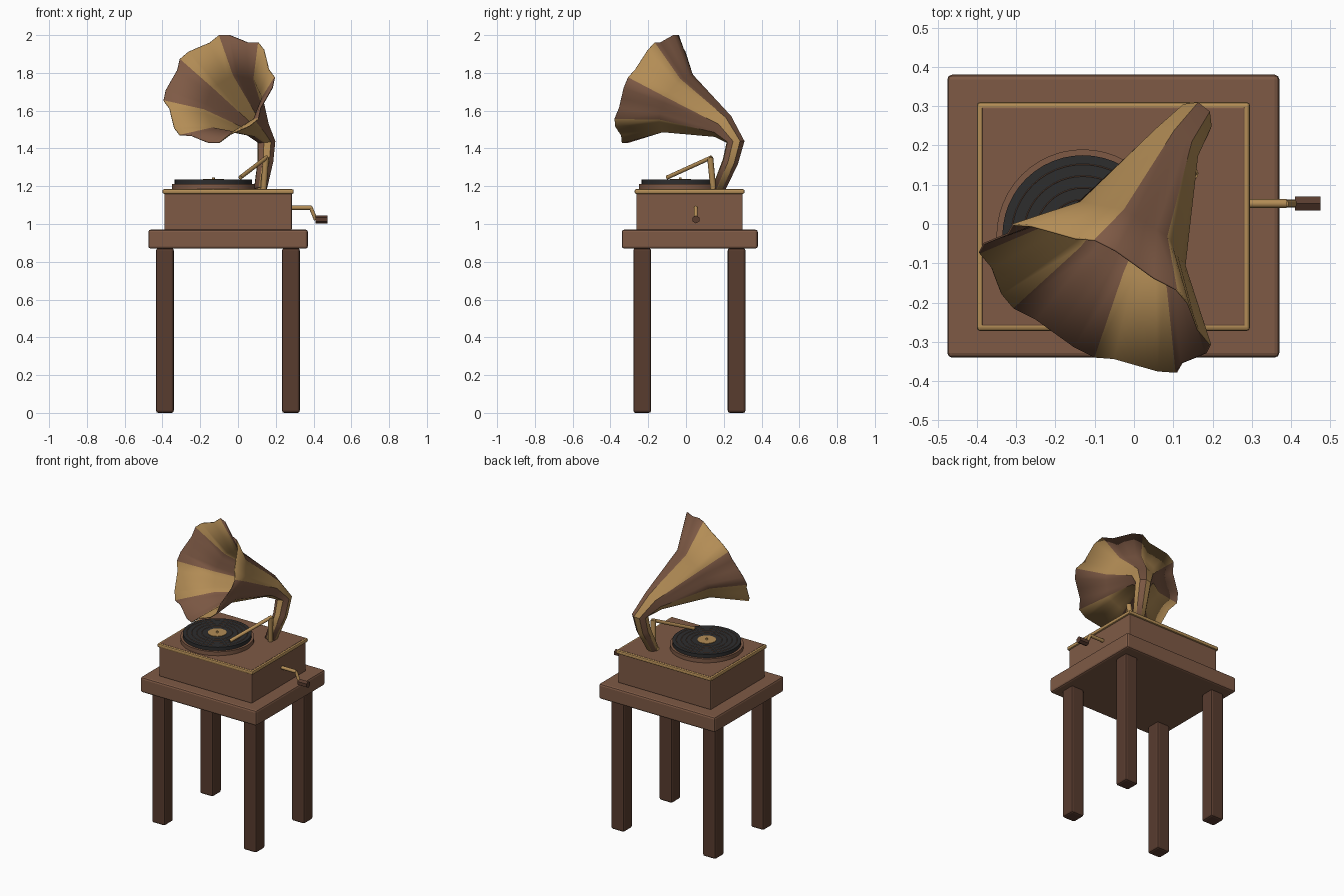
import bpy, bmesh, math
from mathutils import Vector

if "Cube" in bpy.data.objects:
    bpy.data.objects.remove(bpy.data.objects["Cube"])


def material(name, color):
    m = bpy.data.materials.new(name)
    m.diffuse_color = (*color, 1)
    m.use_nodes = True
    m.node_tree.nodes["Principled BSDF"].inputs["Base Color"].default_value = m.diffuse_color
    return m


WOOD = material("warm brown wood", (0.21, 0.102, 0.06))
DARK = material("dark brown wood", (0.098, 0.045, 0.028))
BRASS = material("brass", (0.45, 0.265, 0.092))
BLACK = material("record black", (0.026, 0.026, 0.027))


def finish(ob, name, mat, smooth=False):
    ob.name = name
    ob.data.materials.append(mat)
    if smooth:
        bpy.ops.object.shade_smooth_by_angle(angle=math.radians(40))
    return ob


def box(name, mat, x, y, z, bevel=0.01):
    """Bevelled block from (min, max) pairs."""
    bpy.ops.mesh.primitive_cube_add(
        size=1, location=[(a + b) / 2 for a, b in (x, y, z)])
    ob = bpy.context.object
    ob.scale = [b - a for a, b in (x, y, z)]
    bpy.ops.object.transform_apply(location=False, rotation=False, scale=True)
    mod = ob.modifiers.new("edges", 'BEVEL')
    mod.width, mod.segments = bevel, 2
    return finish(ob, name, mat)


def rod(name, mat, a, b, r, sides=12, r2=None):
    """Straight round bar between two points."""
    a, b = Vector(a), Vector(b)
    bpy.ops.mesh.primitive_cone_add(
        vertices=sides, radius1=r, radius2=r if r2 is None else r2,
        depth=(b - a).length, location=(a + b) / 2)
    ob = bpy.context.object
    ob.rotation_euler = (b - a).to_track_quat('Z', 'Y').to_euler()
    return finish(ob, name, mat, sides > 8)


# Table
box("table_top", WOOD, (-0.475, 0.37), (-0.34, 0.38), (0.87, 0.97), 0.012)
for side, x in (("left", -0.387), ("right", 0.28)):
    for end, y in (("front", -0.232), ("back", 0.268)):
        box(f"{end}_{side}_leg", DARK, (x - 0.047, x + 0.047),
            (y - 0.047, y + 0.047), (0, 0.872), 0.012)

# Cabinet with brass trim and inset lid
box("cabinet", WOOD, (-0.39, 0.285), (-0.263, 0.3), (0.968, 1.17), 0.006)
box("cabinet_trim", BRASS, (-0.4, 0.295), (-0.272, 0.31), (1.16, 1.184), 0.008)
box("lid_panel", WOOD, (-0.387, 0.282), (-0.259, 0.297), (1.17, 1.186), 0.003)

# Turntable and record
CX, CY = -0.13, -0.03


def disc(name, mat, r, z0, z1):
    return rod(name, mat, (CX, CY, z0), (CX, CY, z1), r, 48)


disc("platter", WOOD, 0.22, 1.18, 1.212)
disc("record", BLACK, 0.205, 1.212, 1.235)
disc("record_label", BRASS, 0.056, 1.23, 1.238)
disc("spindle", BRASS, 0.007, 1.235, 1.246)
for i, r in enumerate((0.182, 0.152, 0.122, 0.092)):
    bpy.ops.mesh.primitive_torus_add(
        location=(CX, CY, 1.235), major_radius=r, minor_radius=0.0012,
        major_segments=48, minor_segments=4)
    finish(bpy.context.object, f"record_groove_{i + 1}", WOOD)

# Tone arm
rod("arm_post", BRASS, (0.135, 0.145, 1.18), (0.148, 0.128, 1.352), 0.016)
rod("tone_arm", BRASS, (0.152, 0.135, 1.353), (0.012, -0.1, 1.246), 0.011)

# Winding crank
rod("crank_shaft", BRASS, (0.28, 0.052, 1.086), (0.388, 0.052, 1.086), 0.011)
rod("crank_link", BRASS, (0.384, 0.052, 1.09), (0.412, 0.052, 1.022), 0.01)
rod("crank_grip", DARK, (0.41, 0.052, 1.024), (0.475, 0.052, 1.024), 0.021, 6)

# Horn: eight striped panels swept from the mouth down to the neck
mouth = Vector((-0.1, -0.19, 1.715))
axis = Vector((0.41, 0.81, -0.425)).normalized()
up = Vector((0, 0.466, 0.885))
rings = [  # centre, direction, radius
    (mouth, axis, 0.322),
    (mouth + axis * 0.18, axis, 0.17),
    (Vector((0.097, 0.195, 1.517)), Vector((0.35, 0.72, -0.6)), 0.068),
    (Vector((0.15, 0.262, 1.435)), Vector((0.08, 0.05, -1)), 0.047),
    (Vector((0.145, 0.235, 1.33)), Vector((-0.1, -0.3, -1)), 0.041),
    (Vector((0.118, 0.17, 1.18)), Vector((-0.1, -0.4, -1)), 0.033),
]
PANELS, STEPS = 8, 4
bm = bmesh.new()
loops, prev = [], axis
for k, (c, d, r) in enumerate(rings):
    d = d.normalized()
    up = prev.rotation_difference(d) @ up
    up = (up - d * up.dot(d)).normalized()
    side = up.cross(d).cross(up).cross(up) * -1
    side = d.cross(up).normalized() * (1 if k >= 0 else -1)
    # keep the panel order clockwise as seen from the front
    side = -side
    prev = d
    corners = [c + r * (up * math.cos(i * math.tau / PANELS)
                        + side * math.sin(i * math.tau / PANELS))
               for i in range(PANELS)]
    loop = []
    for i in range(PANELS):
        for s in range(STEPS):
            t = s / STEPS
            p = corners[i].lerp(corners[(i + 1) % PANELS], t)
            # gentle ripple along the rim
            wave = 0.011 if k == 0 else 0.0
            p -= (p - c).normalized() * wave * math.sin(math.tau * t)
            loop.append(bm.verts.new(p))
    loops.append(loop)
n = PANELS * STEPS
for a, b in zip(loops, loops[1:]):
    for j in range(n):
        f = bm.faces.new((a[j], a[(j + 1) % n], b[(j + 1) % n], b[j]))
        f.material_index = (j // STEPS + 1) % 2
bmesh.ops.recalc_face_normals(bm, faces=bm.faces)
mesh = bpy.data.meshes.new("horn")
bm.to_mesh(mesh)
bm.free()
horn = bpy.data.objects.new("horn", mesh)
bpy.context.collection.objects.link(horn)
bpy.ops.object.select_all(action='DESELECT')
horn.select_set(True)
bpy.context.view_layer.objects.active = horn
finish(horn, "horn", WOOD, True)
mesh.materials.append(BRASS)
shell = horn.modifiers.new("thickness", 'SOLIDIFY')
shell.thickness, shell.offset = 0.005, 0
